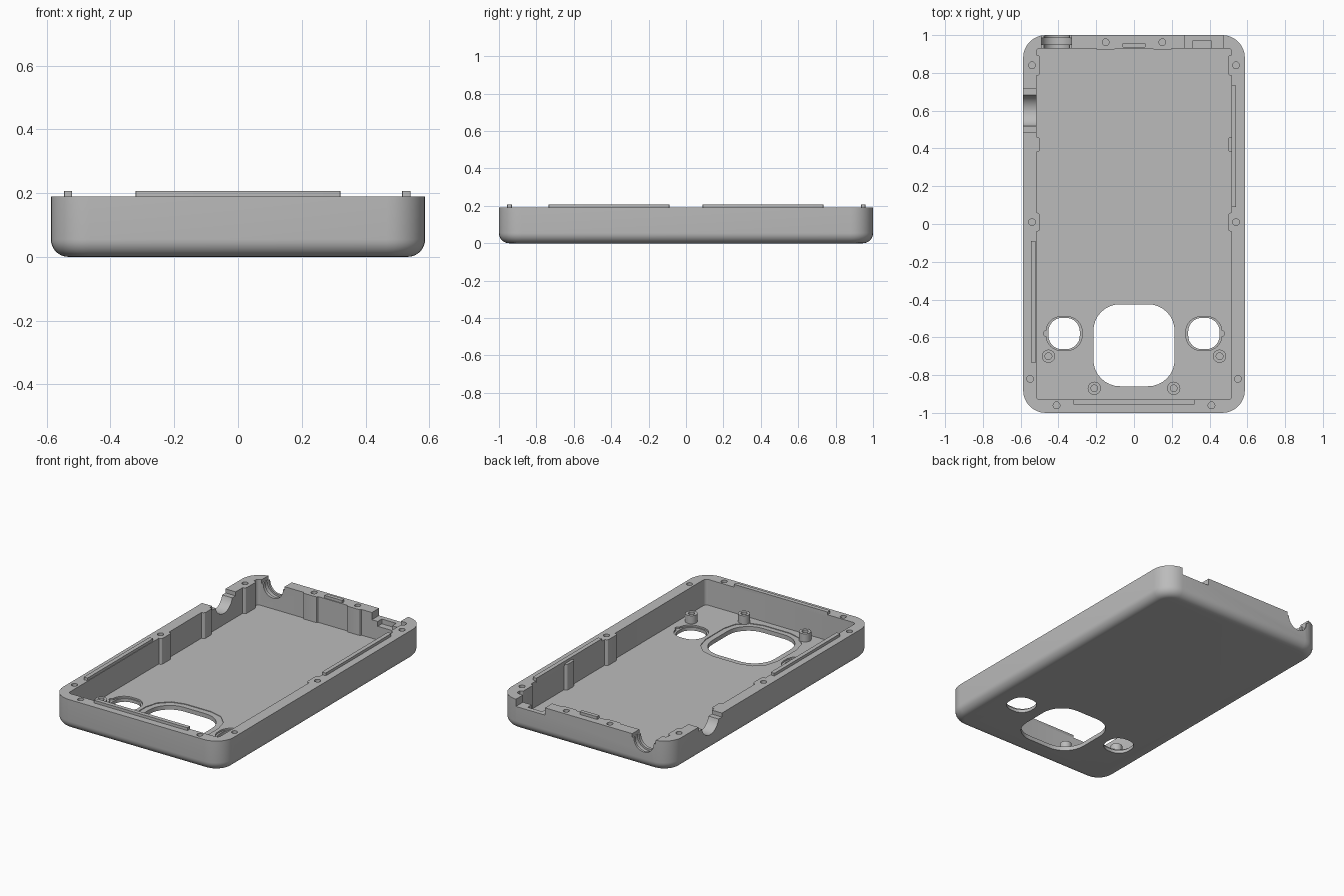
import bpy, bmesh, math
from mathutils import Matrix

if "Cube" in bpy.data.objects:
    bpy.data.objects.remove(bpy.data.objects["Cube"], do_unlink=True)

grey = bpy.data.materials.new("plain_grey")
grey.use_nodes = True
grey.diffuse_color = (0.5, 0.5, 0.5, 1)
grey.node_tree.nodes["Principled BSDF"].inputs["Base Color"].default_value = (0.5, 0.5, 0.5, 1)

HX, HY, TOP, FLOOR = 0.587, 1.0, 0.19, 0.03


def ring(cx, cy, hx, hy, r, z, seg=8):
    """Rounded rectangle outline at height z."""
    pts = []
    for i, (sx, sy) in enumerate([(1, 1), (-1, 1), (-1, -1), (1, -1)]):
        for k in range(seg + 1):
            a = math.pi / 2 * (i + k / seg)
            pts.append((cx + sx * (hx - r) + r * math.cos(a),
                        cy + sy * (hy - r) + r * math.sin(a), z))
    return pts


def loft(name, rings):
    """Solid skinned through equal-length rings."""
    bm = bmesh.new()
    loops = [[bm.verts.new(p) for p in pts] for pts in rings]
    n = len(loops[0])
    for a, b in zip(loops, loops[1:]):
        for i in range(n):
            j = (i + 1) % n
            bm.faces.new((a[i], a[j], b[j], b[i]))
    bm.faces.new(loops[0][::-1])
    bm.faces.new(loops[-1])
    bmesh.ops.remove_doubles(bm, verts=bm.verts, dist=1e-5)
    bmesh.ops.recalc_face_normals(bm, faces=bm.faces)
    mesh = bpy.data.meshes.new(name)
    bm.to_mesh(mesh)
    bm.free()
    mesh.materials.append(grey)
    obj = bpy.data.objects.new(name, mesh)
    bpy.context.collection.objects.link(obj)
    return obj


def block(name, cx, cy, hx, hy, z0, z1, r=0.004, seg=3):
    return loft(name, [ring(cx, cy, hx, hy, r, z, seg) for z in (z0, z1)])


def disc(name, cx, cy, r, z0, z1, seg=6):
    return block(name, cx, cy, r, r, z0, z1, r * 0.999, seg)


def bore(name, centre, r, length, axis):
    """Horizontal cylinder along x or y."""
    obj = disc(name, 0, 0, r, -length / 2, length / 2, 8)
    turn = Matrix.Rotation(math.pi / 2, 4, "Y" if axis == "x" else "X")
    obj.data.transform(Matrix.Translation(centre) @ turn)
    return obj


def combine(target, tool, operation="DIFFERENCE"):
    mod = target.modifiers.new("shape", "BOOLEAN")
    mod.operation, mod.object, mod.solver = operation, tool, "EXACT"
    bpy.context.view_layer.objects.active = target
    bpy.ops.object.modifier_apply(modifier=mod.name)
    bpy.data.objects.remove(tool, do_unlink=True)


def smooth(obj):
    bpy.ops.object.select_all(action="DESELECT")
    obj.select_set(True)
    bpy.context.view_layer.objects.active = obj
    bpy.ops.object.shade_smooth_by_angle(angle=math.radians(30))


# Outer shell with a filleted underside
R = 0.055
rings = []
for k in range(9):
    a = math.pi / 2 * k / 8
    inset = R * (1 - math.sin(a))
    rings.append(ring(0, 0, HX - inset, HY - inset, 0.12 - inset, R * (1 - math.cos(a))))
rings.append(ring(0, 0, HX, HY, 0.12, TOP))
shell = loft("case_shell", rings)

# Inner cavity
combine(shell, block("cavity", 0, 0, 0.517, 0.93, FLOOR, 0.4, 0.02, 4))

# Wall pillars that hold the screws
for s in (-1, 1):
    for y, half in ((0.84, 0.055), (0.42, 0.04), (0.01, 0.05)):
        combine(shell, block("pillar", s * 0.525, y, 0.027, half, 0.02, TOP, 0.015), "UNION")
    combine(shell, block("back_pillar", s * 0.15, 0.945, 0.05, 0.025, 0.02, TOP, 0.012), "UNION")

# Screw holes in the rim
for s in (-1, 1):
    for x, y in ((0.54, 0.84), (0.54, 0.01), (0.55, -0.82), (0.41, -0.96), (0.15, 0.962)):
        combine(shell, disc("screw_hole", s * x, y, 0.018, 0.1, 0.4, 4))

# Shallow seat and large window in the floor
combine(shell, block("window_seat", 0, -0.64, 0.25, 0.25, FLOOR - 0.004, 0.06, 0.16))
combine(shell, block("window", 0, -0.642, 0.215, 0.217, -0.1, 0.1, 0.14, 8))

# Small round openings with stepped rims and key slots
for s in (-1, 1):
    combine(shell, block("rim_step", s * 0.37, -0.58, 0.095, 0.09, FLOOR - 0.01, 0.1, 0.08, 8))
    combine(shell, disc("key_slot", s * 0.463, -0.58, 0.016, FLOOR - 0.01, 0.1, 4))
    combine(shell, block("opening", s * 0.37, -0.58, 0.083, 0.083, -0.1, 0.1, 0.072, 8))

# Round socket cut in the back wall, wider on the inside
combine(shell, bore("socket", (-0.41, 1.0, 0.165), 0.068, 0.3, "y"))
combine(shell, bore("socket_step", (-0.41, 0.968, 0.165), 0.08, 0.036, "y"))
combine(shell, block("socket_mouth", -0.41, 0.97, 0.08, 0.08, 0.168, 0.3))

# Stepped rectangular port in the back wall
combine(shell, block("port", 0.37, 0.98, 0.1, 0.08, 0.145, 0.3))
combine(shell, block("port_step", 0.36, 0.94, 0.05, 0.03, 0.115, 0.3))

# Round cut with shoulders in the left-hand wall
combine(shell, bore("side_cut", (-0.55, 0.6, 0.185), 0.085, 0.2, "x"))
combine(shell, block("side_shoulder", -0.57, 0.6, 0.08, 0.115, 0.165, 0.3))
smooth(shell)

# Locating ridges along the rim
for name, x, y, hx, hy in (("front_ridge", 0, -0.943, 0.322, 0.013),
                           ("left_ridge", 0.528, 0.412, 0.013, 0.323),
                           ("right_ridge", -0.533, -0.412, 0.013, 0.323),
                           ("back_tab", 0, 0.947, 0.06, 0.012)):
    smooth(block(name, x, y, hx, hy, TOP - 0.01, 0.207))

# Hollow screw posts on the floor
for s, side in ((-1, "right"), (1, "left")):
    for where, x, y in (("outer", 0.453, -0.7), ("inner", 0.21, -0.87)):
        rad = ((0.035, 0.015), (0.035, 0.08), (0.018, 0.08), (0.018, 0.035))
        smooth(loft(f"{side}_{where}_post",
                    [ring(s * x, y, r, r, r * 0.999, z, 6) for r, z in rad]))
